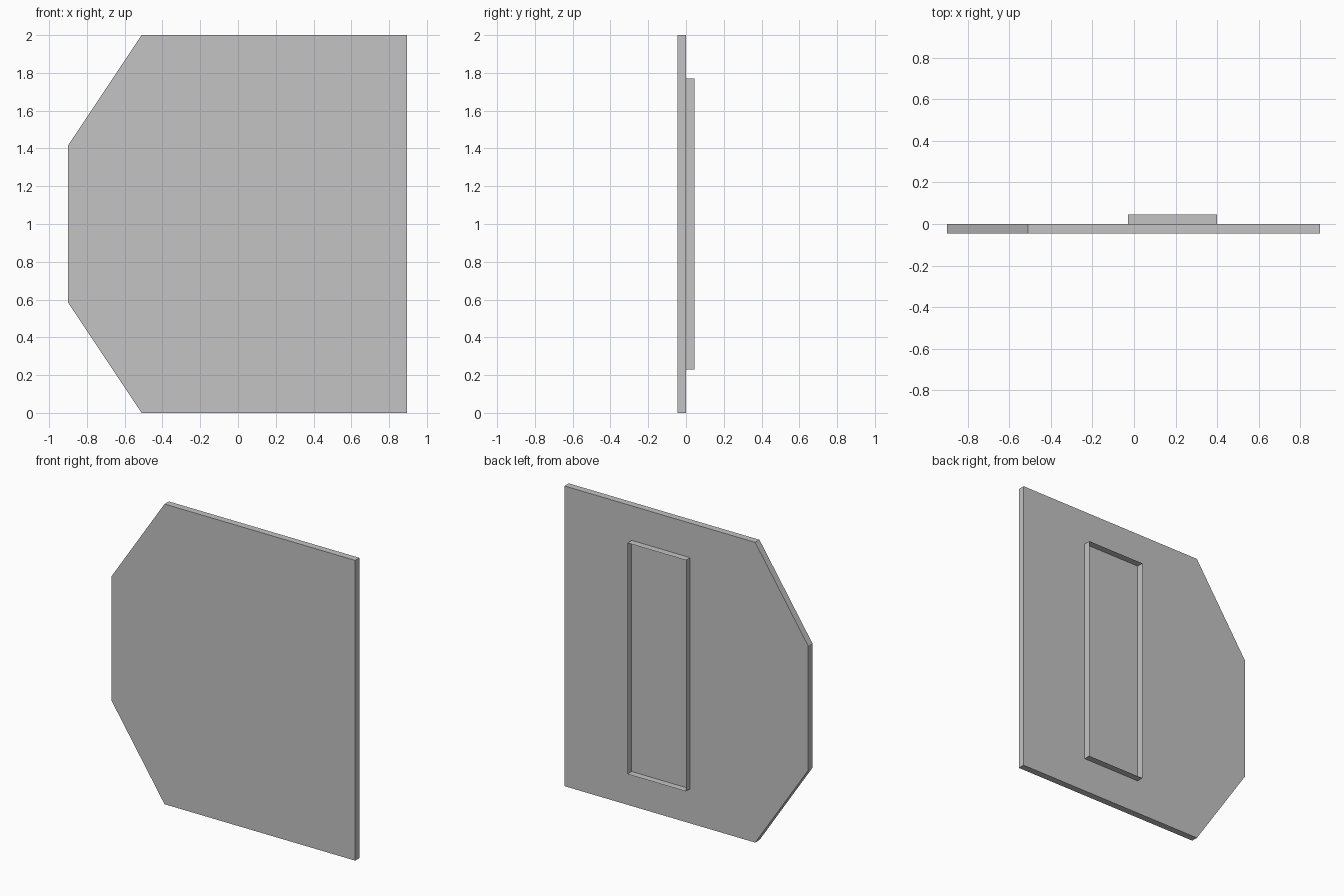
import bpy
import bmesh

if "Cube" in bpy.data.objects:
    bpy.data.objects.remove(bpy.data.objects["Cube"], do_unlink=True)

grey = bpy.data.materials.new("plain_grey")
grey.use_nodes = True
COLOUR = (0.55, 0.55, 0.55, 1)
grey.diffuse_color = COLOUR
grey.node_tree.nodes["Principled BSDF"].inputs["Base Color"].default_value = COLOUR

THICKNESS = 0.045


def rectangle(x0, x1, z0, z1):
    return [(x0, z0), (x1, z0), (x1, z1), (x0, z1)]


def extruded(name, outline, y0, y1, border=0):
    """Extrude an x-z outline along y; a border leaves an open frame."""
    bm = bmesh.new()
    face = bm.faces.new([bm.verts.new((x, y0, z)) for x, z in outline])
    if border:
        bmesh.ops.inset_region(bm, faces=[face], thickness=border, use_boundary=True)
        bmesh.ops.delete(bm, geom=[face], context='FACES_ONLY')
    result = bmesh.ops.extrude_face_region(bm, geom=bm.faces[:], use_keep_orig=True)
    moved = [v for v in result["geom"] if isinstance(v, bmesh.types.BMVert)]
    bmesh.ops.translate(bm, verts=moved, vec=(0, y1 - y0, 0))
    bmesh.ops.recalc_face_normals(bm, faces=bm.faces[:])
    mesh = bpy.data.meshes.new(name)
    bm.to_mesh(mesh)
    bm.free()
    mesh.materials.append(grey)
    obj = bpy.data.objects.new(name, mesh)
    bpy.context.collection.objects.link(obj)
    return obj


# Flat panel with two clipped corners on its right edge
panel = [(0.895, 0), (0.895, 2), (-0.51, 2), (-0.9, 1.415), (-0.9, 0.585), (-0.51, 0)]
extruded("panel", panel, -THICKNESS, 0)

# Raised rectangular frame on the back
extruded("back_frame", rectangle(-0.03, 0.4, 0.23, 1.77), 0, THICKNESS, border=0.086)
